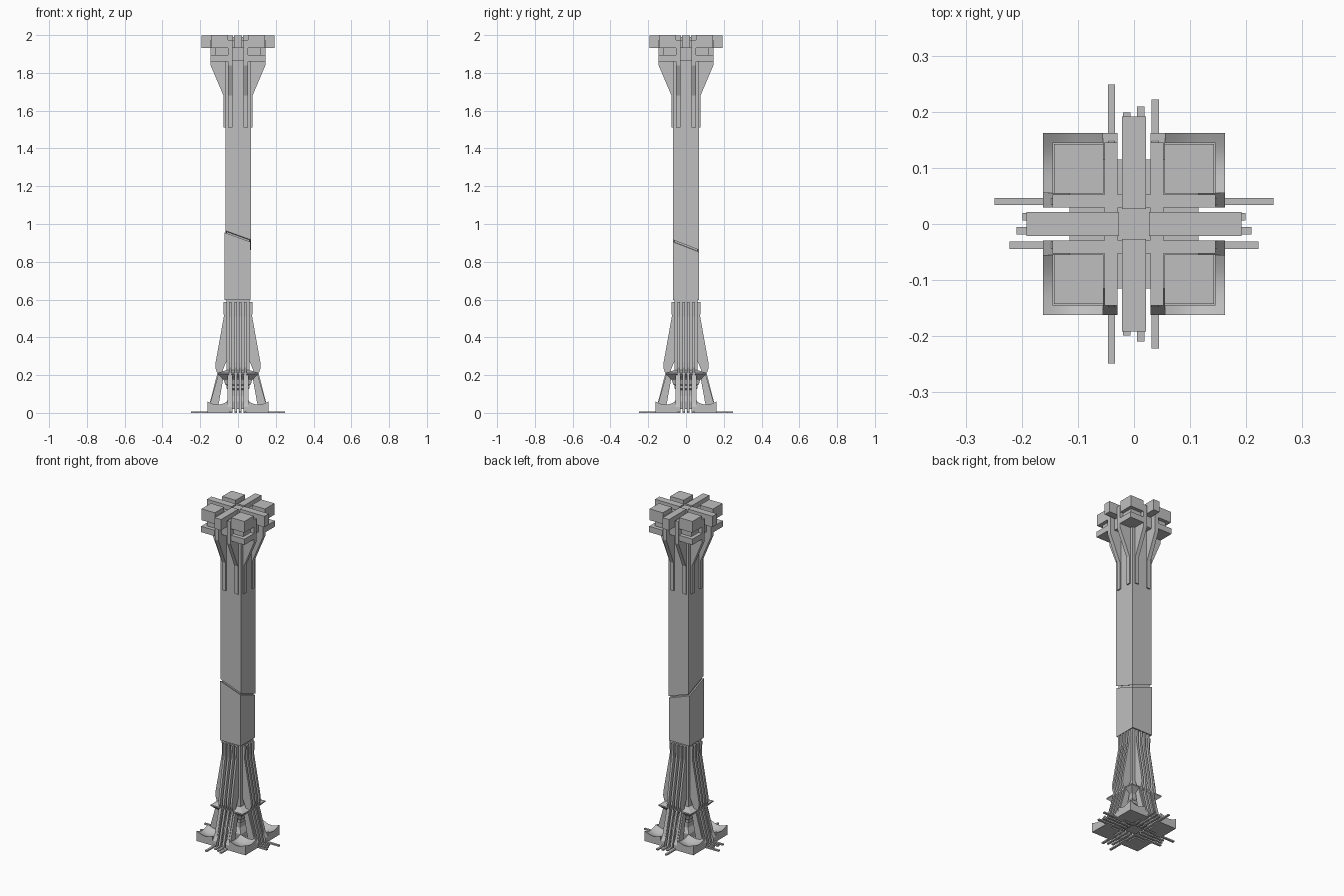
import bpy, bmesh, math
from mathutils import Vector

if "Cube" in bpy.data.objects:
    bpy.data.objects.remove(bpy.data.objects["Cube"], do_unlink=True)

stone = bpy.data.materials.new("grey stone")
stone.use_nodes = True
GREY = (0.52, 0.52, 0.52, 1)
stone.diffuse_color = GREY
stone.node_tree.nodes["Principled BSDF"].inputs["Base Color"].default_value = GREY

# Outward direction and sideways direction of each face of the column
SIDES = {
    "front": ((0, -1), (1, 0)),
    "back": ((0, 1), (1, 0)),
    "left": ((1, 0), (0, -1)),
    "right": ((-1, 0), (0, -1)),
}


def finish(name, bm):
    bmesh.ops.recalc_face_normals(bm, faces=bm.faces)
    mesh = bpy.data.meshes.new(name)
    bm.to_mesh(mesh)
    bm.free()
    mesh.materials.append(stone)
    obj = bpy.data.objects.new(name, mesh)
    bpy.context.collection.objects.link(obj)
    return obj


def loft(bm, rings):
    """Join closed rings of points into a capped solid."""
    rows = [[bm.verts.new(p) for p in ring] for ring in rings]
    n = len(rows[0])
    for a, b in zip(rows, rows[1:]):
        for i in range(n):
            j = (i + 1) % n
            bm.faces.new((a[i], a[j], b[j], b[i]))
    bm.faces.new(rows[0][::-1])
    bm.faces.new(rows[-1])


def rect(x0, x1, y0, y1, z):
    height = z if callable(z) else (lambda x, y: z)
    return [(x, y, height(x, y)) for x, y in ((x0, y0), (x1, y0), (x1, y1), (x0, y1))]


def box(bm, x0, x1, y0, y1, low, high):
    loft(bm, [rect(x0, x1, y0, y1, low), rect(x0, x1, y0, y1, high)])


def square_stack(name, profile):
    bm = bmesh.new()
    loft(bm, [rect(-h, h, -h, h, z) for h, z in profile])
    return finish(name, bm)


def plate(bm, side, offset, width, profile):
    """Extrude an (outward, height) profile sideways on one face of the column."""
    n, t = SIDES[side]

    def ring(s):
        return [(n[0] * r + t[0] * s, n[1] * r + t[1] * s, z) for r, z in profile]
    loft(bm, [ring(offset - width / 2), ring(offset + width / 2)])


# Shaft, split by a slanted break
def seam(x, y):
    return 0.908 - 0.36 * x - 0.39 * y


bm = bmesh.new()
box(bm, -0.071, 0.066, -0.07, 0.068, 0.597, lambda x, y: seam(x, y) - 0.006)
finish("lower_shaft", bm)
bm = bmesh.new()
box(bm, -0.067, 0.069, -0.069, 0.07, lambda x, y: seam(x, y) + 0.006, 1.87)
finish("upper_shaft", bm)
square_stack("shaft_core", [(0.06, 0.21), (0.06, 1.0)])

# Stepped neck below the shaft, with a flared collar
square_stack("stepped_neck", [
    (0.055, 0.02), (0.06, 0.06), (0.045, 0.09), (0.045, 0.122), (0.06, 0.128),
    (0.06, 0.145), (0.068, 0.152), (0.075, 0.175), (0.107, 0.205), (0.107, 0.212),
    (0.062, 0.226)])

# Cables: flared upper ribs, sloping lower runs and ends lying on the ground
CABLES = [(-0.04, 0.249), (-0.013, 0.199), (0.012, 0.209), (0.038, 0.222)]
RIB = [(0.05, 0.588), (0.078, 0.588), (0.075, 0.51), (0.118, 0.27),
       (0.12, 0.24), (0.108, 0.203), (0.09, 0.203), (0.05, 0.3)]
for side in SIDES:
    bm = bmesh.new()
    for offset, reach in CABLES:
        plate(bm, side, offset, 0.013, RIB)
        run = [(0.095, 0.21), (0.109, 0.21), (0.15, 0.05), (0.161, 0.008), (reach, 0.008),
               (reach, 0), (0.04, 0), (0.04, 0.008), (0.145, 0.008), (0.136, 0.05)]
        plate(bm, side, offset, 0.013, run)
    finish(side + "_cables", bm)

    # Sloping buttresses between the base blocks
    bm = bmesh.new()
    for offset in (-0.042, 0.042):
        plate(bm, side, offset, 0.026, [
            (0.075, 0.2), (0.105, 0.2), (0.145, 0.06), (0.162, 0.03), (0.162, 0),
            (0.115, 0), (0.1, 0.06)])
    finish(side + "_buttresses", bm)

    # Flared brackets carrying the capital
    bm = bmesh.new()
    for offset in (-0.041, 0.041):
        plate(bm, side, offset, 0.024, [
            (0.05, 1.51), (0.077, 1.51), (0.077, 1.68), (0.145, 1.84),
            (0.145, 1.975), (0, 1.975), (0, 1.86), (0.05, 1.8)])
    finish(side + "_brackets", bm)

    # Projecting crossbeam arm
    bm = bmesh.new()
    plate(bm, side, 0, 0.042, [(0.027, 1.932), (0.192, 1.932), (0.192, 1.998), (0.027, 1.998)])
    finish(side + "_beam", bm)

# Capital centre
bm = bmesh.new()
box(bm, -0.029, 0.029, -0.029, 0.029, 1.86, 1.99)
finish("capital_hub", bm)
bm = bmesh.new()
box(bm, -0.115, 0.115, -0.115, 0.115, 1.865, 1.935)
finish("capital_core", bm)

# Corner blocks of the capital and the scooped base, one set per corner
STEPS = 10
for sx, xname in ((-1, "right"), (1, "left")):
    for sy, yname in ((-1, "front"), (1, "back")):
        corner = yname + "_" + xname

        def block(bm, inner, outer, low, high):
            xs = sorted((sx * inner, sx * outer))
            ys = sorted((sy * inner, sy * outer))
            box(bm, *xs, *ys, low, high)

        bm = bmesh.new()
        block(bm, 0.054, 0.143, 1.932, 2.0)
        block(bm, 0.054, 0.122, 1.895, 1.932)
        block(bm, 0.054, 0.145, 1.86, 1.895)
        finish(corner + "_capital_blocks", bm)

        bm = bmesh.new()
        bmesh.ops.create_grid(bm, x_segments=STEPS, y_segments=STEPS, size=0.5)
        top = list(bm.faces)
        lower = bmesh.ops.extrude_face_region(bm, geom=top)["geom"]
        floor = {v for v in lower if isinstance(v, bmesh.types.BMVert)}
        for v in bm.verts:
            u, w = v.co.x + 0.5, v.co.y + 0.5
            dip = 0.016 * (math.sin(math.pi * u) + math.sin(math.pi * w))
            v.co = Vector((sx * (0.055 + 0.107 * u), sy * (0.055 + 0.107 * w),
                           0 if v in floor else 0.06 - dip))
        base = finish(corner + "_base_block", bm)
        bpy.ops.object.select_all(action="DESELECT")
        base.select_set(True)
        bpy.context.view_layer.objects.active = base
        bpy.ops.object.shade_smooth_by_angle(angle=math.radians(30))
